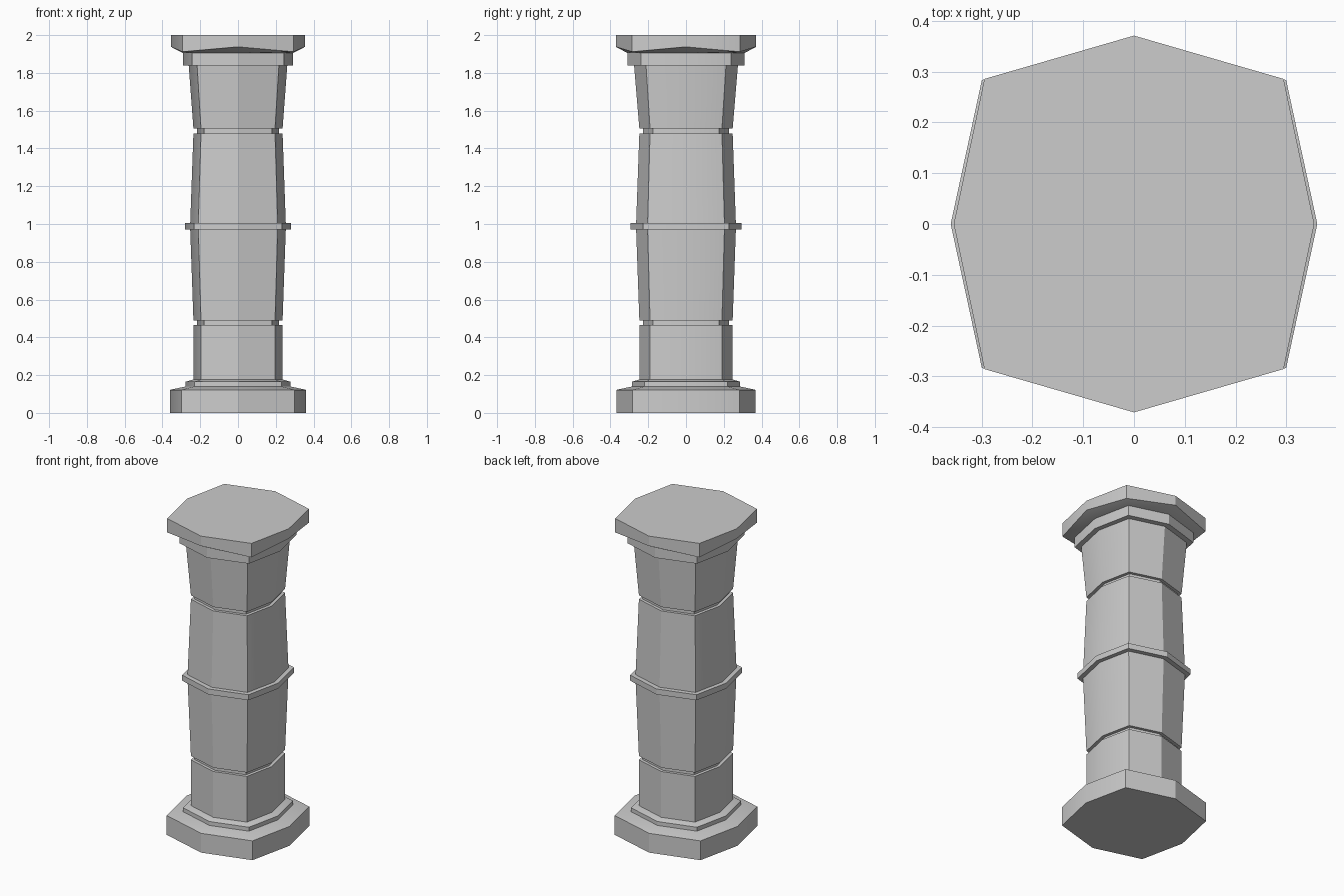
import bpy, bmesh, math

cube = bpy.data.objects.get("Cube")
if cube:
    bpy.data.objects.remove(cube, do_unlink=True)

# One stone colour for the whole column
stone = bpy.data.materials.new("grey_stone")
stone.use_nodes = True
colour = (0.604, 0.604, 0.604, 1)
stone.diffuse_color = colour
stone.node_tree.nodes["Principled BSDF"].inputs["Base Color"].default_value = colour

# Corner position of the uneven octagon, as a share of its half widths
CORNER_X, CORNER_Y = 0.83, 0.77


def octagon(bm, rx, ry, z, corner_z=None):
    """Ring of eight points: four on the axes, four at the corners."""
    cz = z if corner_z is None else corner_z
    cx, cy = rx * CORNER_X, ry * CORNER_Y
    points = [(rx, 0, z), (cx, cy, cz), (0, ry, z), (-cx, cy, cz),
              (-rx, 0, z), (-cx, -cy, cz), (0, -ry, z), (cx, -cy, cz)]
    return [bm.verts.new(p) for p in points]


def stone_block(name, rings):
    """Closed block lofted through octagonal rings, bottom to top."""
    bm = bmesh.new()
    loops = [octagon(bm, *r) for r in rings]
    for low, high in zip(loops, loops[1:]):
        for i in range(8):
            j = (i + 1) % 8
            bm.faces.new((low[i], low[j], high[j], high[i]))
    bm.faces.new(loops[0][::-1])
    bm.faces.new(loops[-1])
    mesh = bpy.data.meshes.new(name)
    bm.to_mesh(mesh)
    bm.free()
    mesh.materials.append(stone)
    obj = bpy.data.objects.new(name, mesh)
    bpy.context.collection.objects.link(obj)
    bpy.ops.object.select_all(action="DESELECT")
    obj.select_set(True)
    bpy.context.view_layer.objects.active = obj
    bpy.ops.object.shade_smooth_by_angle(angle=math.radians(30))
    return obj


# Base slab with a gently sloped top, and the plinth moulding above it
stone_block("base_slab", [(0.361, 0.368, 0), (0.361, 0.368, 0.122), (0.277, 0.285, 0.14)])
stone_block("plinth_moulding", [(0.277, 0.285, 0.14), (0.277, 0.285, 0.165),
                                (0.236, 0.247, 0.177)])

# Shaft drums
stone_block("lower_drum", [(0.236, 0.247, 0.177), (0.236, 0.247, 0.466)])
stone_block("lower_middle_drum", [(0.236, 0.247, 0.49), (0.253, 0.264, 0.97)])
stone_block("upper_middle_drum", [(0.253, 0.264, 1.005), (0.236, 0.247, 1.48)])
stone_block("upper_drum", [(0.236, 0.247, 1.505), (0.261, 0.275, 1.84)])

# Recessed joints between the drums
for name, low, high in (("lower_groove", 0.466, 0.49), ("upper_groove", 1.48, 1.505)):
    stone_block(name, [(0.216, 0.228, low), (0.216, 0.228, high)])

# Raised band at mid height
stone_block("middle_band", [(0.28, 0.294, 0.97), (0.28, 0.294, 1.005)])

# Capital: neck moulding and a top slab with a scalloped underside
stone_block("capital_moulding", [(0.292, 0.31, 1.84), (0.292, 0.31, 1.905)])
stone_block("capital_slab", [(0.292, 0.31, 1.905), (0.355, 0.371, 1.938, 1.912),
                             (0.355, 0.371, 2.0)])
